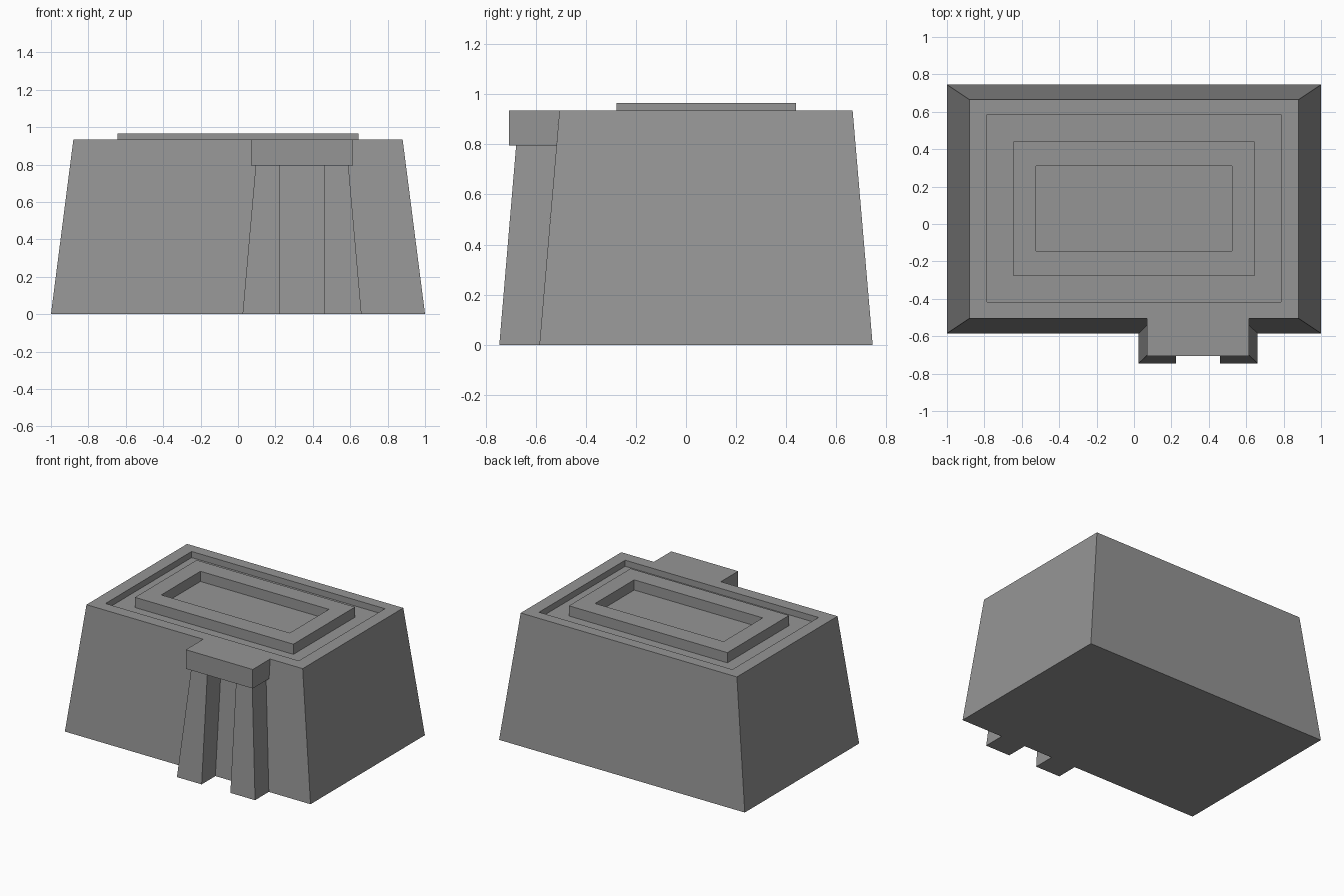
import bpy
import bmesh

old = bpy.data.objects.get("Cube")
if old:
    bpy.data.objects.remove(old, do_unlink=True)

stone = bpy.data.materials.new("grey stone")
stone.use_nodes = True
grey = (0.3, 0.3, 0.3, 1.0)
stone.diffuse_color = grey
stone.node_tree.nodes["Principled BSDF"].inputs["Base Color"].default_value = grey


def loft(name, rings, closed=False):
    """Join rectangles (x0, x1, y0, y1, z) in order; cap the ends or close the loop."""
    bm = bmesh.new()
    loops = [[bm.verts.new(p) for p in
              ((x0, y0, z), (x1, y0, z), (x1, y1, z), (x0, y1, z))]
             for x0, x1, y0, y1, z in rings]
    pairs = list(zip(loops, loops[1:]))
    if closed:
        pairs.append((loops[-1], loops[0]))
    else:
        bm.faces.new(loops[0])
        bm.faces.new(loops[-1])
    for a, b in pairs:
        for i in range(4):
            j = (i + 1) % 4
            bm.faces.new((a[i], a[j], b[j], b[i]))
    bmesh.ops.recalc_face_normals(bm, faces=bm.faces)
    mesh = bpy.data.meshes.new(name)
    bm.to_mesh(mesh)
    bm.free()
    mesh.materials.append(stone)
    obj = bpy.data.objects.new(name, mesh)
    bpy.context.collection.objects.link(obj)
    return obj


TOP = 0.935      # height of the parapet
ROOF = 0.89      # sunken roof floor
LEDGE = 0.795    # underside of the porch slab

# Tapered body with a sunken roof
loft("building_body", [
    (-1.0, 1.0, -0.585, 0.745, 0.0),
    (-0.88, 0.88, -0.505, 0.665, TOP),
    (-0.787, 0.787, -0.417, 0.585, TOP),
    (-0.787, 0.787, -0.417, 0.585, ROOF)])

# Raised rectangular frame on the roof
outer = (-0.645, 0.645, -0.277, 0.44)
inner = (-0.523, 0.523, -0.145, 0.31)
loft("roof_frame", [
    (*outer, ROOF - 0.01), (*outer, 0.965),
    (*inner, 0.965), (*inner, ROOF - 0.01)], closed=True)

# Porch slab, its back following the sloping wall
loft("porch_slab", [
    (0.07, 0.615, -0.707, -0.517, LEDGE),
    (0.07, 0.615, -0.707, -0.505, TOP)])

# Two porch pillars mirrored about the porch centre
centre = 0.3425
for side, label in ((-1, "right"), (1, "left")):
    inside = centre + side * 0.117
    foot = sorted((inside, centre + side * 0.318))
    head = sorted((inside, centre + side * 0.248))
    loft("porch_pillar_" + label, [
        (*foot, -0.745, -0.585, 0.0),
        (*head, -0.678, -0.517, LEDGE)])
